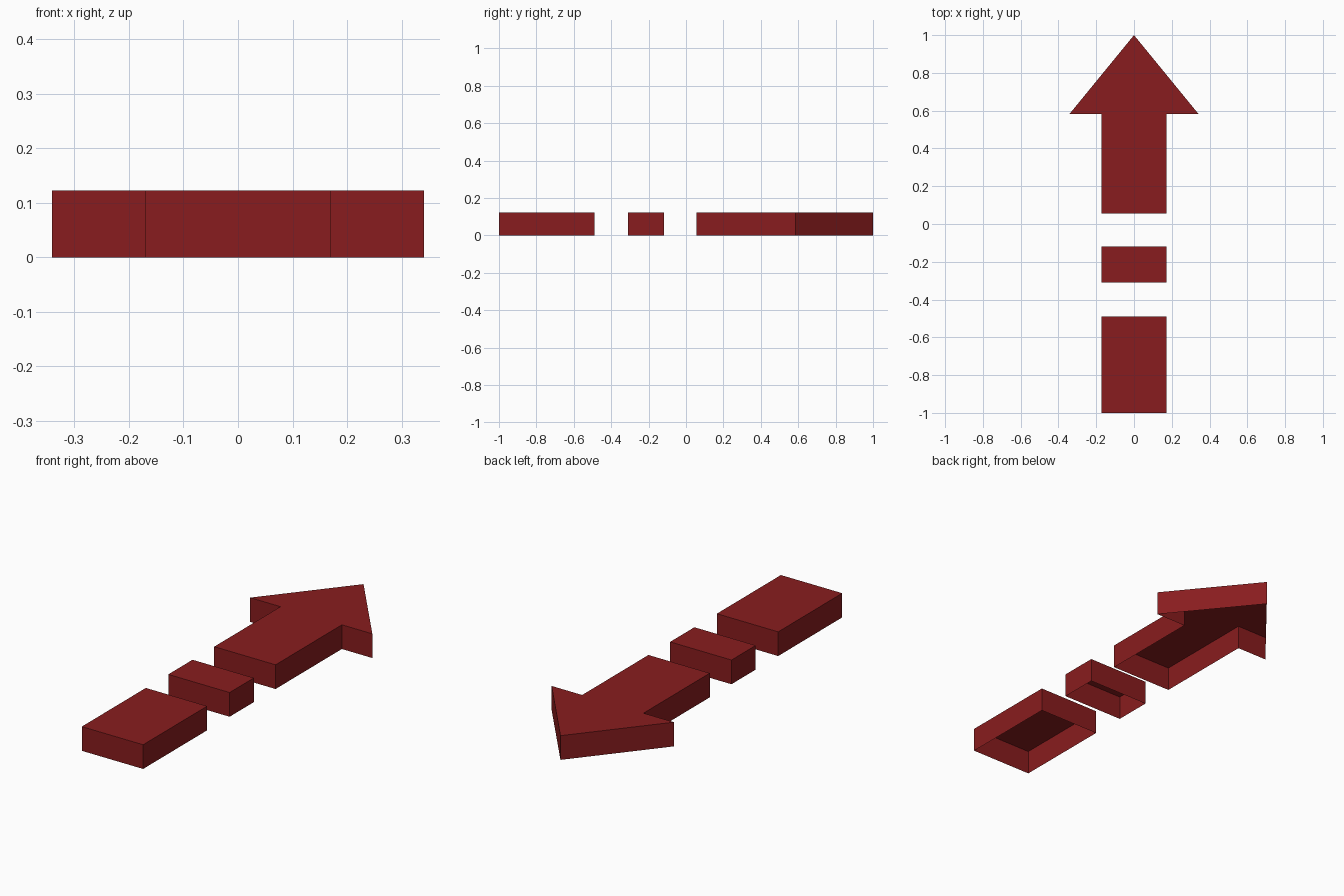
import bpy, bmesh

if "Cube" in bpy.data.objects:
    bpy.data.objects.remove(bpy.data.objects["Cube"])

HEIGHT, HALF = 0.122, 0.171

red = bpy.data.materials.new("dark_red")
red.diffuse_color = (0.25, 0.012, 0.013, 1)
red.use_nodes = True
red.node_tree.nodes["Principled BSDF"].inputs["Base Color"].default_value = red.diffuse_color


def shell(name, right_side):
    """Raised plate with walls and an open bottom; outline is mirrored over x = 0."""
    outline = right_side + [(-x, y) for x, y in reversed(right_side) if x > 0]
    bm = bmesh.new()
    top = [bm.verts.new((x, y, HEIGHT)) for x, y in outline]
    low = [bm.verts.new((x, y, 0)) for x, y in outline]
    bm.faces.new(top)
    for i in range(len(top)):
        j = (i + 1) % len(top)
        bm.faces.new((low[i], low[j], top[j], top[i]))
    mesh = bpy.data.meshes.new(name)
    bm.to_mesh(mesh)
    bm.free()
    mesh.materials.append(red)
    obj = bpy.data.objects.new(name, mesh)
    bpy.context.collection.objects.link(obj)


# Two shaft dashes
for name, y0, y1 in (("tail_dash", -1.0, -0.49), ("middle_dash", -0.311, -0.118)):
    shell(name, [(HALF, y0), (HALF, y1)])

# Arrow head with its short shaft
shell("arrow_head", [(HALF, 0.055), (HALF, 0.583), (0.341, 0.583), (0, 1.0)])
